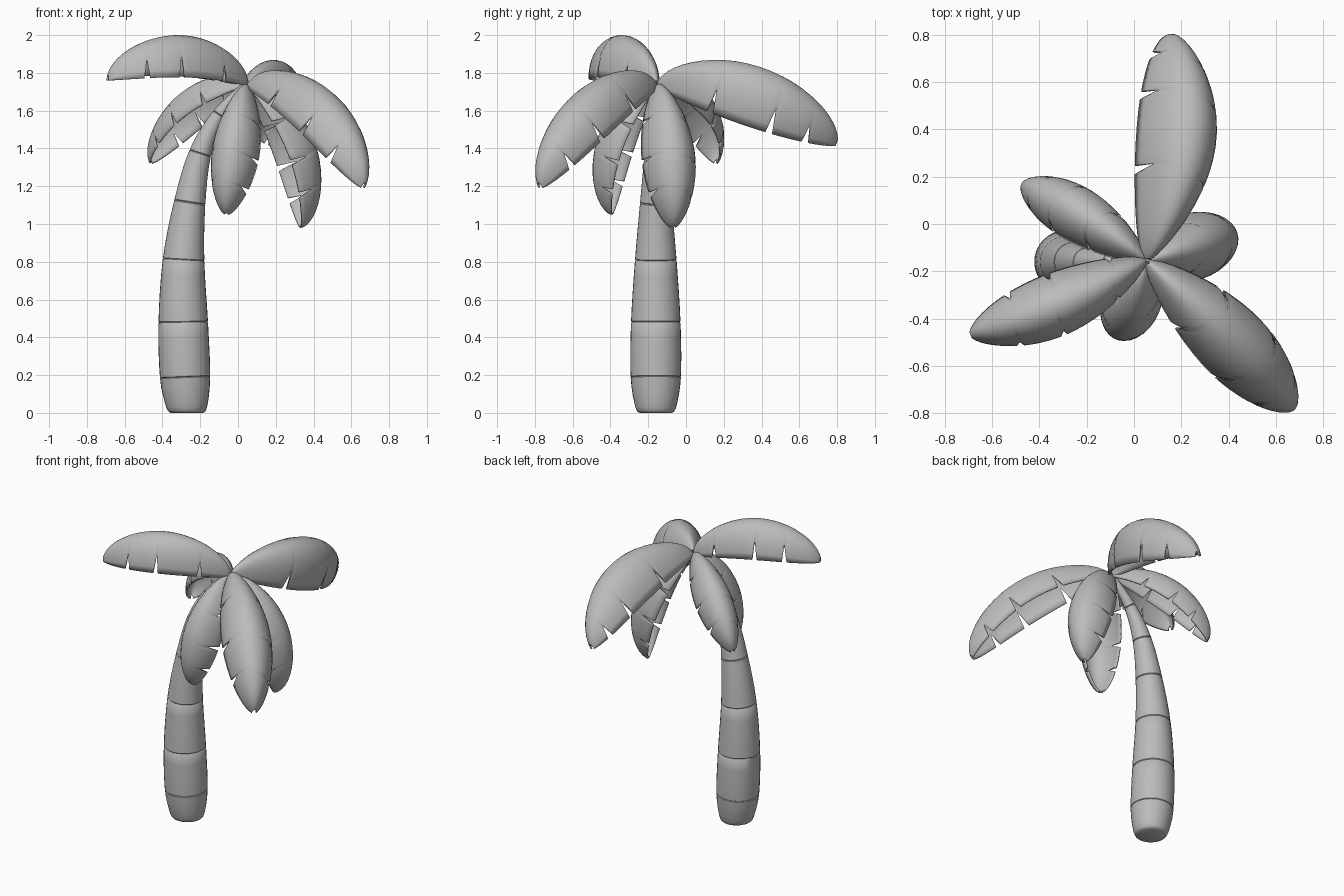
import bpy, bmesh, math
from mathutils import Vector

cube = bpy.data.objects.get("Cube")
if cube:
    bpy.data.objects.remove(cube, do_unlink=True)

GREY = (0.5, 0.5, 0.5, 1)
grey = bpy.data.materials.new("plain_grey")
grey.use_nodes = True
grey.diffuse_color = GREY
grey.node_tree.nodes["Principled BSDF"].inputs["Base Color"].default_value = GREY

UP = Vector((0, 0, 1))
HUB = Vector((0.05, -0.155, 1.73))


def finish(bm, name, angle):
    """Turn a bmesh into a smooth-shaded grey object."""
    bmesh.ops.recalc_face_normals(bm, faces=bm.faces)
    mesh = bpy.data.meshes.new(name)
    bm.to_mesh(mesh)
    bm.free()
    mesh.materials.append(grey)
    obj = bpy.data.objects.new(name, mesh)
    bpy.context.collection.objects.link(obj)
    bpy.ops.object.select_all(action='DESELECT')
    obj.select_set(True)
    bpy.context.view_layer.objects.active = obj
    bpy.ops.object.shade_smooth_by_angle(angle=math.radians(angle))
    return obj


def bridge(bm, rows, closed):
    """Join successive rows of vertices with quads."""
    for a, b in zip(rows, rows[1:]):
        n = len(a)
        for i in range(n if closed else n - 1):
            j = (i + 1) % n
            bm.faces.new((a[i], a[j], b[j], b[i]))


# Trunk: x, z and radius along its bend, with a fine seam at each of the middle points
TRUNK = [(-0.27, 0.0, 0.085), (-0.272, 0.03, 0.108), (-0.28, 0.19, 0.133),
         (-0.29, 0.48, 0.131), (-0.288, 0.81, 0.11), (-0.255, 1.115, 0.083),
         (-0.2, 1.375, 0.059), (-0.1, 1.58, 0.036), (0.04, 1.735, 0.018)]


def spline(t):
    """Catmull-Rom point on the trunk path."""
    i = min(int(t), len(TRUNK) - 2)
    f = t - i
    p = [Vector(TRUNK[max(0, min(len(TRUNK) - 1, i + k))]) for k in (-1, 0, 1, 2)]
    return 0.5 * (2 * p[1] + (p[2] - p[0]) * f
                  + (2 * p[0] - 5 * p[1] + 4 * p[2] - p[3]) * f * f
                  + (3 * p[1] - p[0] - 3 * p[2] + p[3]) * f ** 3)


def make_trunk(sides=32):
    bm = bmesh.new()
    last = len(TRUNK) - 1
    steps = [(k + f, 0.0) for k in range(last) for f in (0, 0.25, 0.5, 0.75)] + [(last, 0.0)]
    for k in range(2, last):
        steps.remove((k, 0.0))
        steps += [(k - 0.015, 0.0), (k, 0.004), (k + 0.015, 0.0)]
    rows = []
    for t, groove in sorted(steps):
        x, z, r = spline(t)
        d = spline(min(last, t + 0.05)) - spline(max(0, t - 0.05))
        tangent = Vector((d.x, 0, d.y)).normalized() if t > 1.5 else UP
        side = Vector((0, 1, 0))
        across = side.cross(tangent)
        row = []
        for i in range(sides):
            a = 2 * math.pi * i / sides
            offset = (across * math.cos(a) + side * math.sin(a)) * (r - groove)
            row.append(bm.verts.new(Vector((x, HUB.y - 0.005, z)) + offset))
        rows.append(row)
    bridge(bm, rows, True)
    bm.faces.new(rows[0])
    bm.faces.new(rows[-1])
    finish(bm, "trunk", 40)


def make_frond(name, tip, width, height, lift, lean=0, bow=0, notches=(0.3, 0.58, 0.8)):
    """Arched, boat-shaped leaf from the crown to its tip with V cuts in both rims."""
    bm = bmesh.new()
    chord = Vector(tip) - HUB
    u = chord.normalized()
    v = UP.cross(u).normalized()
    n = u.cross(v)
    a = math.radians(lean)
    side = v * math.cos(a) - n * math.sin(a)
    top = n * math.cos(a) + v * math.sin(a)
    half = 8
    cut = 0.018
    # The cuts on the two rims are slightly staggered
    cuts = [(s, t + 0.02 * s) for t in notches for s in (-1, 1)]
    ts = {0.006, 0.994} | {round(0.5 - 0.5 * math.cos(math.pi * i / 24), 3) for i in range(1, 24)}
    ts = {t for t in ts if all(abs(t - c) > cut * 1.3 for _, c in cuts)}
    for _, c in cuts:
        ts |= {c - cut, c, c + cut}
    rows = []
    for t in sorted(ts):
        arch = math.sin(math.pi * t)
        w = width * math.sin(math.pi * t ** 1.15) ** 0.6
        h = height * arch ** 0.5
        base = lift * arch
        row = []
        for i in range(-half, half + 1):
            s = i / half
            if any(t == c and s * sign > 0 for sign, c in cuts):
                s *= 0.62
            phi = s * math.pi / 2
            row.append(bm.verts.new(HUB + chord * t + v * bow * arch
                                    + side * w * math.sin(phi)
                                    + top * (base + (h - base) * math.cos(phi))))
        rows.append(row)
    bridge(bm, rows, False)
    obj = finish(bm, name, 40)
    shell = obj.modifiers.new("thickness", 'SOLIDIFY')
    shell.thickness = 0.01
    shell.offset = 0


make_trunk()
make_frond("frond_back", (0.15, 0.795, 1.42), 0.163, 0.28, 0.02, -23, -0.05, (0.35, 0.68, 0.87))
make_frond("frond_right", (-0.69, -0.47, 1.76), 0.13, 0.25, 0.035, 2, 0.02, (0.2, 0.53, 0.76))
make_frond("frond_front_left", (0.66, -0.77, 1.19), 0.15, 0.28, 0.07, 3, 0.01, (0.3, 0.6, 0.82))
make_frond("frond_back_right", (-0.46, 0.155, 1.32), 0.112, 0.205, 0.04, -8, -0.01)
make_frond("frond_left", (0.33, -0.07, 0.98), 0.138, 0.23, 0.04)
make_frond("frond_front", (-0.06, -0.39, 1.05), 0.122, 0.2, 0.03, 10, 0.01)
